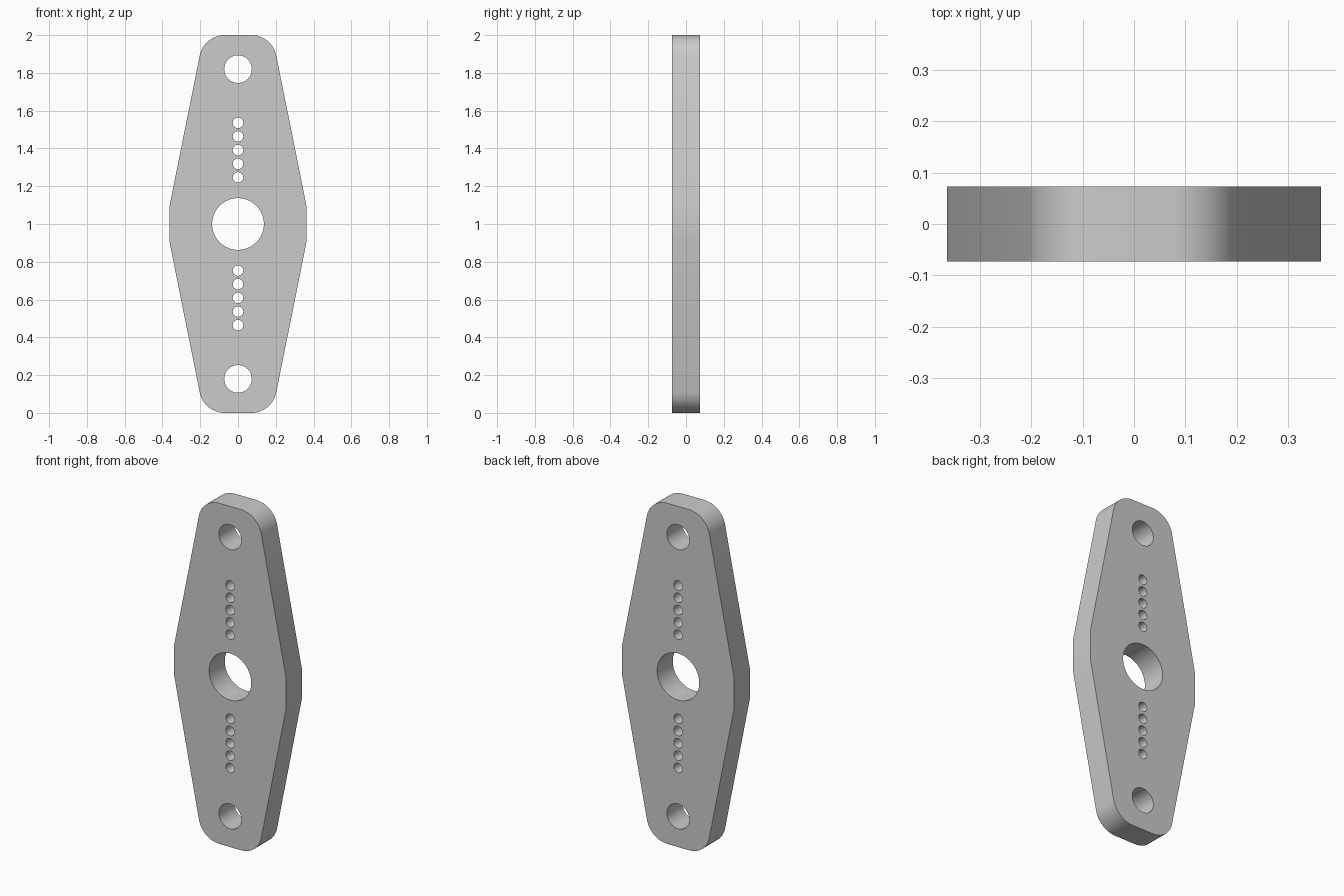
import bpy, bmesh, math
from mathutils import Vector

cube = bpy.data.objects.get("Cube")
if cube:
    bpy.data.objects.remove(cube, do_unlink=True)

HALF_THICK = 0.073
MID = 1.0


def material(name, rgb):
    m = bpy.data.materials.new(name)
    m.use_nodes = True
    m.diffuse_color = (*rgb, 1)
    m.node_tree.nodes["Principled BSDF"].inputs["Base Color"].default_value = (*rgb, 1)
    return m


def circle(z, r, n):
    return [(r * math.cos(math.tau * i / n), z + r * math.sin(math.tau * i / n)) for i in range(n)]


def fillet(prev, corner, nxt, r, n=16):
    """Arc of radius r that rounds a polygon corner."""
    p, c, q = Vector(prev), Vector(corner), Vector(nxt)
    u, v = (p - c).normalized(), (q - c).normalized()
    half = u.angle(v) / 2
    centre = c + (u + v).normalized() * r / math.sin(half)
    start = (c + u * r / math.tan(half) - centre).normalized()
    end = (c + v * r / math.tan(half) - centre).normalized()
    return [tuple(centre + start.slerp(end, i / n) * r) for i in range(n + 1)]


# Outline: tapered plate with a short flat waist and rounded end corners
waist, tip = (0.363, MID + 0.092), (0.181, 2.0)
quarter = [waist] + fillet(waist, tip, (-tip[0], tip[1]), 0.135)
top = quarter + [(-x, z) for x, z in reversed(quarter)]
outline = top + [(-x, 2 * MID - z) for x, z in top]

# Holes: centre bore, end bolt holes and two rows of small holes
loops = [outline, circle(MID, 0.137, 64)]
for side in (1, -1):
    loops.append(circle(MID + side * 0.82, 0.073, 48))
    for i in range(5):
        loops.append(circle(MID + side * (0.2465 + 0.0723 * i), 0.028, 32))

# Filled and extruded profile
curve = bpy.data.curves.new("plate_profile", "CURVE")
curve.dimensions = "2D"
curve.fill_mode = "BOTH"
curve.extrude = HALF_THICK
for loop in loops:
    s = curve.splines.new("POLY")
    s.points.add(len(loop) - 1)
    for pt, (x, z) in zip(s.points, loop):
        pt.co = (x, z, 0, 1)
    s.use_cyclic_u = True
plate = bpy.data.objects.new("mounting_plate", curve)
bpy.context.collection.objects.link(plate)
plate.rotation_euler.x = math.pi / 2

bpy.ops.object.select_all(action="DESELECT")
plate.select_set(True)
bpy.context.view_layer.objects.active = plate
bpy.ops.object.convert(target="MESH")
plate = bpy.context.view_layer.objects.active
bpy.ops.object.transform_apply(location=False, rotation=True, scale=False)

# Weld the caps to the walls
bm = bmesh.new()
bm.from_mesh(plate.data)
bmesh.ops.remove_doubles(bm, verts=bm.verts, dist=0.0002)
bmesh.ops.recalc_face_normals(bm, faces=bm.faces)
bm.to_mesh(plate.data)
bm.free()

plate.data.materials.clear()
plate.data.materials.append(material("light_grey", (0.6, 0.6, 0.6)))
bpy.ops.object.shade_smooth_by_angle(angle=math.radians(30))
